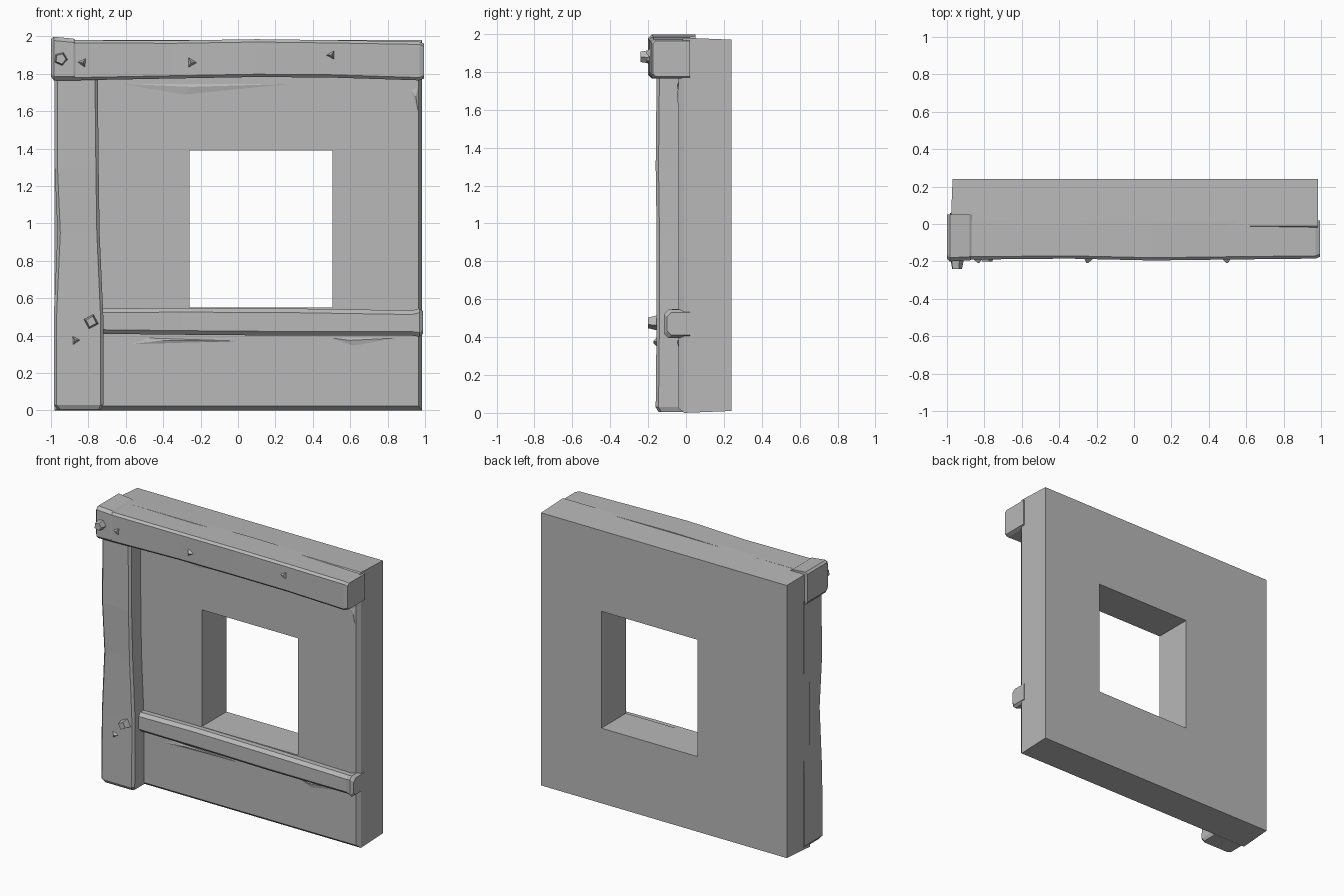
import bpy, bmesh
from mathutils import Vector, Matrix

if "Cube" in bpy.data.objects:
    bpy.data.objects.remove(bpy.data.objects["Cube"], do_unlink=True)

GREY = (0.48, 0.48, 0.48, 1)
stone = bpy.data.materials.new("plain grey")
stone.use_nodes = True
stone.diffuse_color = GREY
stone.node_tree.nodes["Principled BSDF"].inputs["Base Color"].default_value = GREY


def finish(name, bm):
    bmesh.ops.recalc_face_normals(bm, faces=bm.faces)
    mesh = bpy.data.meshes.new(name)
    bm.to_mesh(mesh)
    bm.free()
    mesh.materials.append(stone)
    obj = bpy.data.objects.new(name, mesh)
    bpy.context.collection.objects.link(obj)
    return obj


def bridge(bm, a, b):
    for i in range(len(a)):
        j = (i + 1) % len(a)
        bm.faces.new((a[i], a[j], b[j], b[i]))


def rect(bm, x0, x1, z0, z1, y):
    return [bm.verts.new((x, y, z)) for x, z in ((x0, z0), (x1, z0), (x1, z1), (x0, z1))]


def hewn_beam(name, along, stations, back, cut):
    """Rough timber lofted through (position, low, high, front y) stations."""
    bm = bmesh.new()
    rings = []
    for t, low, high, front in stations:
        section = ((low, back), (low, front + cut), (low + cut, front),
                   (high - cut, front), (high, front + cut), (high, back))
        rings.append([bm.verts.new((t, y, s) if along == "x" else (s, y, t))
                      for s, y in section])
    for a, b in zip(rings, rings[1:]):
        bridge(bm, a, b)
    bm.faces.new(rings[0])
    bm.faces.new(rings[-1])
    bmesh.ops.triangulate(bm, faces=[f for f in bm.faces if len(f.verts) == 4])
    return finish(name, bm)


def stud(name, x, y, z, size, depth, sides, top, turn):
    """Small tapered peg or splinter sticking out of the front."""
    bm = bmesh.new()
    bmesh.ops.create_cone(bm, cap_ends=True, segments=sides, radius1=size,
                          radius2=size * top, depth=depth)
    bm.transform(Matrix.Translation((x, y, z)) @ Matrix.Rotation(turn, 4, "Y")
                 @ Matrix.Rotation(1.5708, 4, "X"))
    return finish(name, bm)


# Wall slab with a square opening, its front rim softened
bm = bmesh.new()
back = rect(bm, -0.97, 0.985, 0.01, 1.97, 0.24)
rim = rect(bm, -0.98, 0.985, 0, 1.98, -0.01)
face = rect(bm, -0.95, 0.965, 0.025, 1.95, -0.04)
hole_front = rect(bm, -0.26, 0.505, 0.55, 1.39, -0.04)
hole_back = rect(bm, -0.26, 0.505, 0.55, 1.39, 0.24)
for a, b in ((back, rim), (rim, face), (face, hole_front),
             (hole_front, hole_back), (hole_back, back)):
    bridge(bm, a, b)
finish("wall", bm)

# Top beam, and the thicker cap on its left end
hewn_beam("top_beam", "x", [
    (-0.97, 1.765, 1.98, -0.185), (-0.87, 1.765, 1.98, -0.19),
    (-0.35, 1.775, 1.978, -0.185), (0.1, 1.783, 1.985, -0.195),
    (0.5, 1.78, 1.98, -0.19), (0.97, 1.765, 1.972, -0.185),
    (0.995, 1.775, 1.962, -0.175)], 0.02, 0.015)
hewn_beam("top_beam_end_cap", "x", [
    (-1.0, 1.785, 1.985, -0.185), (-0.985, 1.765, 1.998, -0.2),
    (-0.88, 1.765, 1.988, -0.195), (-0.86, 1.775, 1.975, -0.185)], 0.05, 0.02)

# Left post
hewn_beam("left_post", "z", [
    (0.005, -0.965, -0.73, -0.145), (0.03, -0.985, -0.72, -0.16),
    (0.5, -0.985, -0.72, -0.155), (0.95, -0.965, -0.74, -0.155),
    (1.3, -0.98, -0.745, -0.16), (1.79, -0.98, -0.75, -0.155)], 0.06, 0.015)

# Window sill rail with a swollen right end
hewn_beam("sill_rail", "x", [
    (-0.74, 0.41, 0.545, -0.1), (-0.3, 0.405, 0.548, -0.095),
    (0.3, 0.4, 0.545, -0.1), (0.93, 0.4, 0.535, -0.1),
    (0.97, 0.395, 0.545, -0.115), (0.99, 0.41, 0.53, -0.1)], 0.02, 0.022)

# Pegs at the joints
stud("upper_peg", -0.948, -0.215, 1.88, 0.038, 0.05, 5, 0.75, 0.4)
stud("lower_peg", -0.785, -0.175, 0.475, 0.042, 0.05, 4, 0.7, 0.3)

# Splinters raised from the timber
for i, (x, y, z) in enumerate(((-0.83, -0.195, 1.86), (-0.25, -0.195, 1.86),
                               (0.5, -0.195, 1.9), (-0.87, -0.16, 0.375))):
    stud("splinter_%d" % (i + 1), x, y, z, 0.035, 0.025, 3, 0.2, 0.6 + i)


# Shallow chipped scars lying on the wall face
def scar(name, outline, peak):
    bm = bmesh.new()
    base = [bm.verts.new((x, -0.0385, z)) for x, z in outline]
    tip = bm.verts.new((peak[0], -0.047, peak[1]))
    for a, b in zip(base, base[1:] + base[:1]):
        bm.faces.new((a, b, tip))
    bm.faces.new(base)
    finish(name, bm)


scar("upper_scar", ((-0.7, 1.75), (-0.3, 1.68), (0.4, 1.75)), (-0.25, 1.73))
scar("lower_left_scar", ((-0.6, 0.35), (0.1, 0.37), (-0.5, 0.39)), (-0.4, 0.375))
scar("lower_right_scar", ((0.48, 0.39), (0.62, 0.34), (0.9, 0.39)), (0.6, 0.375))
scar("edge_scar", ((0.92, 1.72), (0.965, 1.58), (0.965, 1.74)), (0.95, 1.68))
